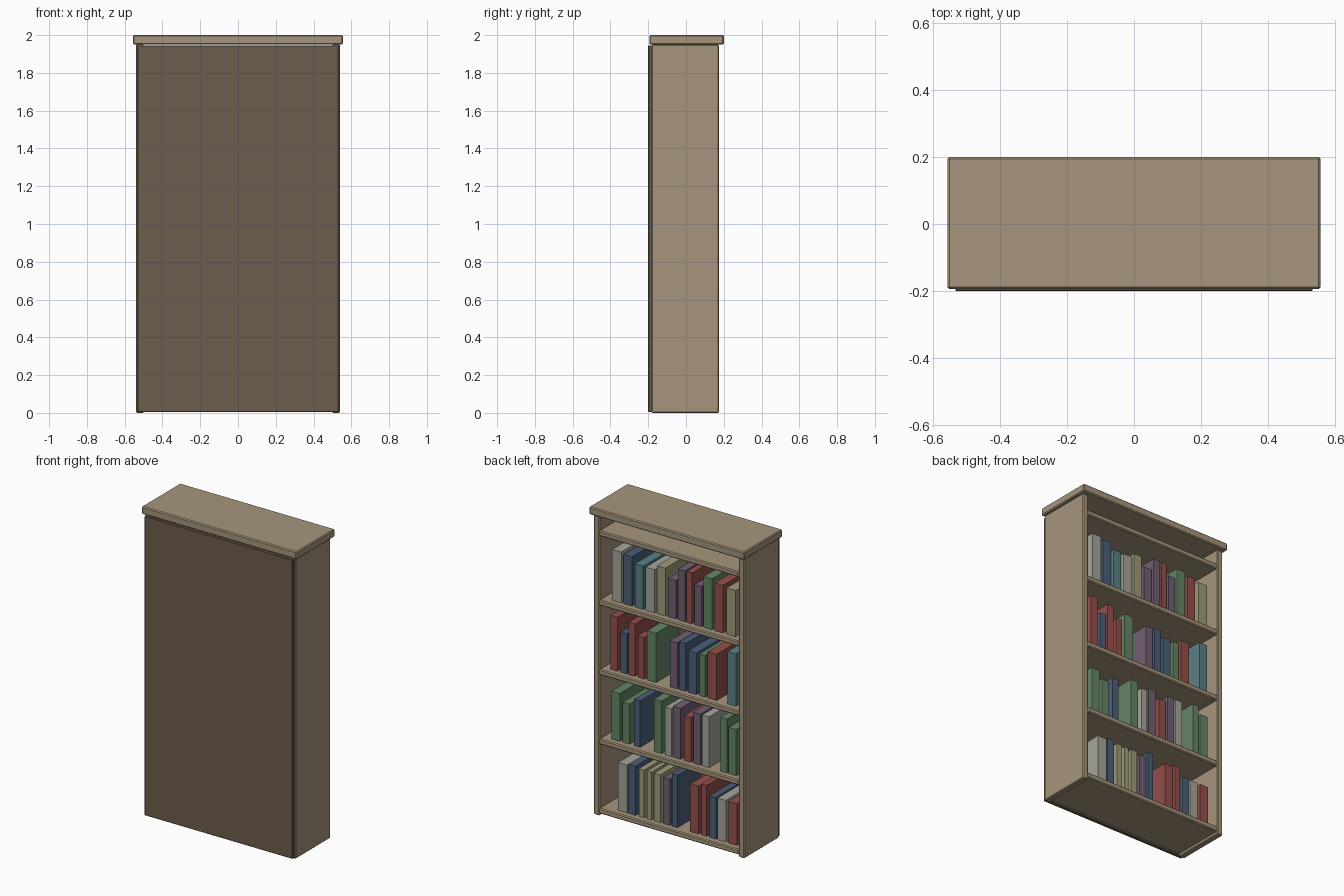
import bpy

if "Cube" in bpy.data.objects:
    bpy.data.objects.remove(bpy.data.objects["Cube"])


def material(name, rgb):
    m = bpy.data.materials.new(name)
    m.diffuse_color = (*rgb, 1)
    m.use_nodes = True
    m.node_tree.nodes["Principled BSDF"].inputs["Base Color"].default_value = m.diffuse_color
    return m


WOOD = material("light_wood", (.38, .30, .20))
DARK = material("dark_wood", (.15, .11, .075))
CLOTH = {
    "r": material("red_cloth", (.30, .08, .07)),
    "b": material("blue_cloth", (.07, .115, .19)),
    "g": material("green_cloth", (.13, .24, .13)),
    "p": material("purple_cloth", (.17, .115, .17)),
    "t": material("teal_cloth", (.10, .22, .24)),
    "w": material("grey_cloth", (.38, .38, .33)),
    "k": material("tan_cloth", (.35, .33, .19)),
}


def box(name, x, y, z, mat, bevel=0.0):
    """Box from (min, max) ranges, with an optional small chamfer."""
    bpy.ops.mesh.primitive_cube_add(
        size=1, location=[(a + b) / 2 for a, b in (x, y, z)])
    o = bpy.context.object
    o.name = name
    o.scale = [b - a for a, b in (x, y, z)]
    bpy.ops.object.transform_apply(location=False, rotation=False, scale=True)
    o.data.materials.append(mat)
    if bevel:
        m = o.modifiers.new("edge", "BEVEL")
        m.width = bevel
        m.segments = 1
    return o


# Carcass: crown board, two sides and the closing panel
box("crown_board", (-.556, .556), (-.194, .20), (1.95, 2.0), WOOD, .006)
for name, s in (("left_side", -1), ("right_side", 1)):
    box(name, sorted((s * .50, s * .54)), (-.182, .174), (0, 1.95), WOOD, .005)
box("closing_panel", (-.532, .532), (-.20, -.178), (.005, 1.945), DARK, .003)

# Five shelves
SHELVES = [.05, .50, .95, 1.40, 1.85]
for i, top in enumerate(SHELVES):
    box(f"shelf_{i + 1}", (-.502, .502), (-.18, .176), (top - .035, top), WOOD, .006)


def book_row(level, colours, starts, widths, heights):
    """Books on one shelf, running from +x to -x; sizes in hundredths."""
    z = SHELVES[level]
    for i, (c, x, w, h) in enumerate(zip(colours, starts, widths, heights)):
        x, w, h = x / 100, w / 100, h / 100
        box(f"book_{level + 1}_{i + 1}", (x - w, x), (-.10, .135),
            (z, z + h), CLOTH[c])


book_row(3, "wbtwkpprpgrk",
         [43.5, 35.3, 27.3, 19.5, 11.4, 3.4, -3.8, -9.8, -15.4, -22, -30, -38.6],
         [6.5, 6, 6, 6.5, 6, 5.5, 5, 4, 5, 6, 6, 6.5],
         [33, 32, 28, 28, 31, 25, 33, 33, 26, 33, 31, 30])
book_row(2, "rbrrgpbbgrt",
         [44.7, 37.5, 31.7, 25.1, 18.6, 2, -4.6, -11, -19, -24.9, -39.3],
         [5, 4.5, 4.5, 4.5, 6.5, 5.2, 4.5, 6, 4, 6.5, 6],
         [35, 26, 34, 27, 32, 30, 31, 27, 27, 30, 34])
book_row(1, "ggbgwprpwgg",
         [44, 36, 28, 13.6, 5.6, 0, -8, -14.7, -21, -34.3, -40],
         [6, 5, 4.5, 5.5, 4.5, 5.5, 5, 5, 5, 4.5, 5.5],
         [31, 26, 30, 34, 31, 33, 29, 33, 33, 35, 30])
book_row(0, "wbkkkpbrrbwr",
         [39.2, 31.7, 24.4, 18.6, 13.5, 7, 0.5, -12.5, -20.5, -26.3, -32, -40],
         [6.5, 5, 3.8, 3.2, 4.5, 5, 3.8, 6, 3.8, 4.5, 6, 6],
         [31, 32, 31, 31, 31, 30, 34, 31, 33, 27, 27, 27])
